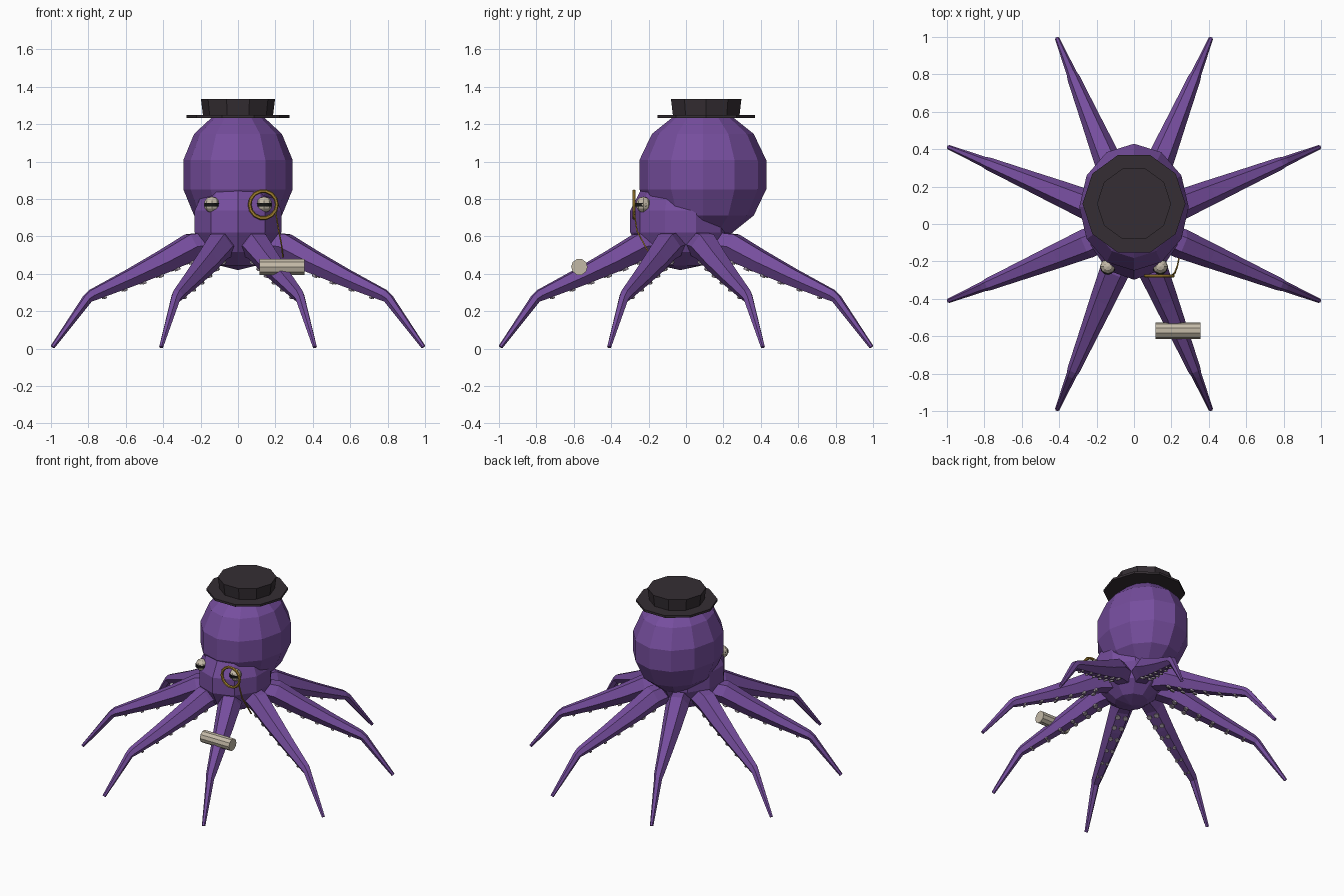
import bpy, bmesh, math
from mathutils import Matrix, Vector

cube = bpy.data.objects.get("Cube")
if cube:
    bpy.data.objects.remove(cube)


def material(name, color):
    m = bpy.data.materials.new(name)
    m.use_nodes = True
    m.diffuse_color = (*color, 1)
    m.node_tree.nodes["Principled BSDF"].inputs["Base Color"].default_value = (*color, 1)
    return m


PURPLE = material("purple skin", (0.18, 0.075, 0.34))
HAT = material("hat black", (0.035, 0.027, 0.033))
CREAM = material("cream", (0.55, 0.49, 0.39))
GOLD = material("gold", (0.38, 0.23, 0.03))
PUPIL = material("pupil black", (0.008, 0.008, 0.008))
SUCKER = material("sucker grey", (0.38, 0.32, 0.38))


def finish(name, bm, mat):
    bmesh.ops.recalc_face_normals(bm, faces=bm.faces)
    mesh = bpy.data.meshes.new(name)
    bm.to_mesh(mesh)
    bm.free()
    mesh.materials.append(mat)
    obj = bpy.data.objects.new(name, mesh)
    bpy.context.collection.objects.link(obj)
    return obj


def ellipsoid(name, center, radii, segments, rings, mat):
    bm = bmesh.new()
    bmesh.ops.create_uvsphere(bm, u_segments=segments, v_segments=rings, radius=1,
                              matrix=Matrix.Translation(center) @ Matrix.Diagonal((*radii, 1)))
    return finish(name, bm, mat)


def cylinder(name, center, r1, r2, depth, sides, mat, rotation=Matrix()):
    bm = bmesh.new()
    bmesh.ops.create_cone(bm, cap_ends=True, segments=sides, radius1=r1, radius2=r2,
                          depth=depth, matrix=Matrix.Translation(center) @ rotation)
    return finish(name, bm, mat)


# Head and body
ellipsoid("head", (0, 0.09, 0.93), (0.3, 0.348, 0.35), 12, 7, PURPLE)
ellipsoid("body", (0, -0.03, 0.68), (0.25, 0.275, 0.26), 10, 7, PURPLE)

# Hat
quarter = Matrix.Rotation(math.pi / 2, 4, 'Z')
cylinder("hat_brim", (0, 0.108, 1.242), 0.275, 0.275, 0.016, 10, HAT, quarter)
cylinder("hat_crown", (0, 0.108, 1.29), 0.187, 0.198, 0.09, 10, HAT, quarter)

# Eyes with horizontal slit pupils
for side, x in (("left", 0.14), ("right", -0.14)):
    ellipsoid(side + "_eye", (x, -0.228, 0.77), (0.043, 0.04, 0.043), 8, 6, CREAM)
    cylinder(side + "_pupil", (x, -0.232, 0.77), 0.04, 0.04, 0.018, 12, PUPIL)

# Monocle ring and its cord
bpy.ops.mesh.primitive_torus_add(location=(0.135, -0.278, 0.77), rotation=(math.pi / 2, 0, 0),
                                 major_radius=0.073, minor_radius=0.01,
                                 major_segments=14, minor_segments=6)
ring = bpy.context.object
ring.name = "monocle_ring"
ring.data.materials.append(GOLD)

curve = bpy.data.curves.new("monocle_cord", 'CURVE')
curve.dimensions = '3D'
curve.bevel_depth = 0.005
curve.bevel_resolution = 0
spline = curve.splines.new('POLY')
cord_points = [(0.2, -0.278, 0.735), (0.218, -0.262, 0.63), (0.232, -0.225, 0.56), (0.24, -0.185, 0.49)]
spline.points.add(len(cord_points) - 1)
for point, co in zip(spline.points, cord_points):
    point.co = (*co, 1)
curve.materials.append(GOLD)
bpy.context.collection.objects.link(bpy.data.objects.new("monocle_cord", curve))

# Rod held on a front tentacle
cylinder("held_rod", (0.235, -0.57, 0.437), 0.044, 0.044, 0.24, 10, CREAM,
         Matrix.Rotation(math.pi / 2, 4, 'Y'))

# Tentacle centre line: distance out, height, thickness
PATH = [(0.1, 0.57, 0.07), (0.27, 0.545, 0.08), (0.43, 0.465, 0.068), (0.62, 0.38, 0.052),
        (0.845, 0.285, 0.034), (0.87, 0.268, 0.028), (1.073, 0.009, 0.012)]


def tangent(i):
    a, b = PATH[max(i - 1, 0)], PATH[min(i + 1, len(PATH) - 1)]
    return Vector((b[0] - a[0], 0, b[1] - a[1])).normalized()


def add_tentacle(name, turn):
    bm = bmesh.new()
    rings = []
    for i, (r, z, size) in enumerate(PATH):
        t = tangent(i)
        up = Vector((-t.z, 0, t.x))
        side = Vector((0, 1, 0))
        rings.append([bm.verts.new(turn @ (Vector((r, 0, z)) + size *
                      (math.cos(k * math.pi / 3) * side + math.sin(k * math.pi / 3) * up)))
                      for k in range(6)])
    for a, b in zip(rings, rings[1:]):
        for k in range(6):
            n = (k + 1) % 6
            bm.faces.new((a[k], a[n], b[n], b[k]))
    bm.faces.new(rings[0])
    bm.faces.new(rings[-1])
    finish(name, bm, PURPLE)


def add_suckers(name, turn):
    bm = bmesh.new()
    for i in range(1, 4):
        a, b = PATH[i], PATH[i + 1]
        t = Vector((b[0] - a[0], 0, b[1] - a[1])).normalized()
        down = Vector((t.z, 0, -t.x))
        for f in (0.25, 0.75):
            r, z, size = (p + (q - p) * f for p, q in zip(a, b))
            for s in (-1, 1):
                pos = Vector((r, s * size * 0.35, z)) + down * size * 0.87
                place = Matrix.Translation(pos) @ down.to_track_quat('Z', 'Y').to_matrix().to_4x4()
                bmesh.ops.create_cone(bm, cap_ends=True, segments=6, radius1=size * 0.2,
                                      radius2=size * 0.25, depth=0.02, matrix=turn @ place)
    finish(name, bm, SUCKER)


# Eight tentacles evenly around the body
for n in range(8):
    turn = Matrix.Rotation(math.radians(22.5 + 45 * n), 4, 'Z')
    add_tentacle(f"tentacle_{n + 1}", turn)
    add_suckers(f"tentacle_suckers_{n + 1}", turn)
